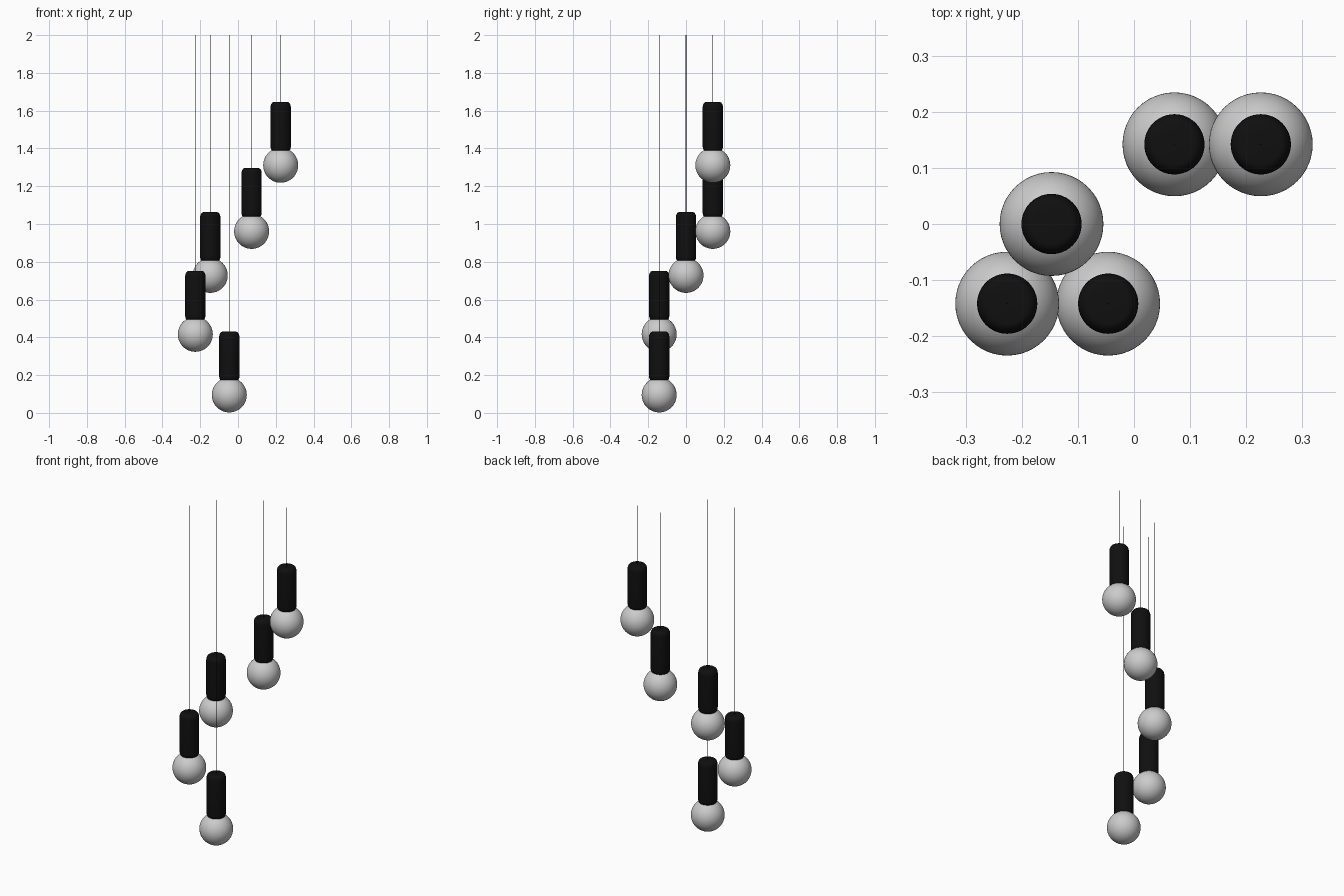
import bpy, bmesh, math

if "Cube" in bpy.data.objects:
    bpy.data.objects.remove(bpy.data.objects["Cube"])

black = bpy.data.materials.new("black")
black.diffuse_color = (0.005, 0.005, 0.005, 1)
black.use_nodes = True
black.node_tree.nodes["Principled BSDF"].inputs["Base Color"].default_value = black.diffuse_color

GLOBE_R, SOCKET_R, WIRE_R, CEILING = 0.0925, 0.0537, 0.0014, 2.0
# globe centres of the five pendants
PENDANTS = [(-0.046, -0.142, 0.095), (-0.226, -0.142, 0.416), (-0.147, 0.0, 0.728),
            (0.072, 0.142, 0.961), (0.226, 0.142, 1.311)]


def finish(obj, mat=None):
    if mat:
        obj.data.materials.append(mat)
    bpy.ops.object.select_all(action='DESELECT')
    obj.select_set(True)
    bpy.context.view_layer.objects.active = obj
    bpy.ops.object.shade_smooth_by_angle(angle=math.radians(40))


def lathe(name, profile, loc, segments):
    """Spin a (radius, height) profile about z."""
    bm = bmesh.new()
    verts = [bm.verts.new((r, 0, z)) for r, z in profile]
    edges = [bm.edges.new(pair) for pair in zip(verts, verts[1:])]
    bmesh.ops.spin(bm, geom=verts + edges, cent=(0, 0, 0), axis=(0, 0, 1),
                   angle=math.tau, steps=segments, use_duplicate=False)
    bmesh.ops.remove_doubles(bm, verts=bm.verts, dist=1e-5)
    bmesh.ops.recalc_face_normals(bm, faces=bm.faces)
    mesh = bpy.data.meshes.new(name)
    bm.to_mesh(mesh)
    bm.free()
    obj = bpy.data.objects.new(name, mesh)
    obj.location = loc
    bpy.context.collection.objects.link(obj)
    finish(obj, black)


def rounded_socket(bottom, top, r, w, h, n=6):
    """Half outline of a cylinder with rounded ends."""
    arc = [(r - w + w * math.cos(a), h * math.sin(a))
           for a in (math.pi / 2 * i / n for i in range(n + 1))]
    lower = [(x, bottom + h - z) for x, z in reversed(arc)]
    upper = [(x, top - h + z) for x, z in arc]
    return [(0, bottom)] + lower + upper + [(0, top)]


for i, (x, y, z) in enumerate(PENDANTS, 1):
    # round glass globe
    bpy.ops.mesh.primitive_uv_sphere_add(segments=48, ring_count=32, radius=GLOBE_R,
                                         location=(x, y, z))
    globe = bpy.context.object
    globe.name = f"globe_{i}"
    finish(globe)
    # black lamp holder with rounded ends, sunk into the globe
    lathe(f"lamp_holder_{i}", rounded_socket(0.072, 0.335, SOCKET_R, 0.018, 0.028),
          (x, y, z), 48)
    # thin cable up to the ceiling
    lathe(f"cable_{i}", [(0, 0.33), (WIRE_R, 0.33), (WIRE_R, CEILING - z), (0, CEILING - z)],
          (x, y, z), 12)
